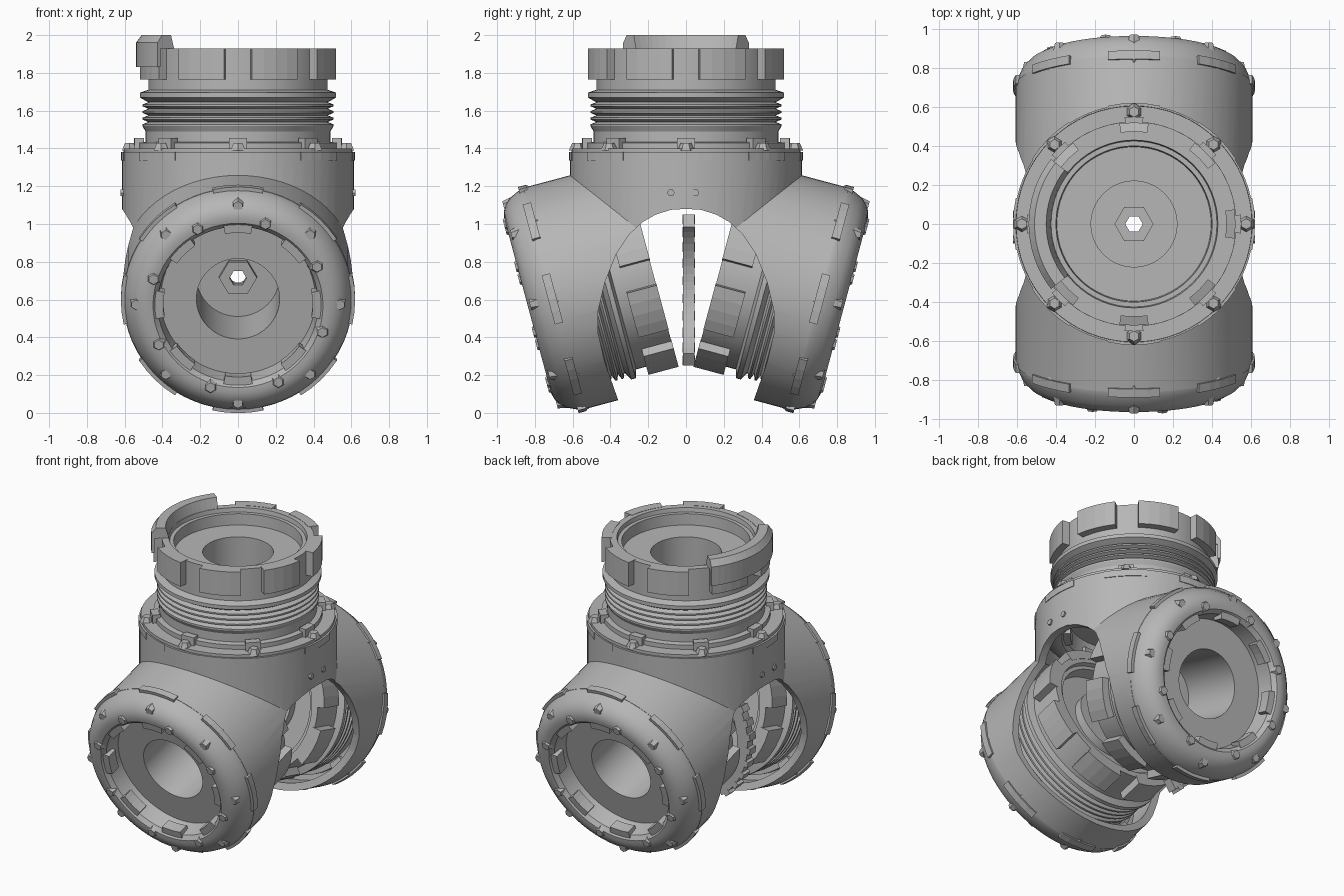
import bpy, bmesh
from math import radians, cos, sin
from mathutils import Matrix, Vector

cube = bpy.data.objects.get("Cube")
if cube:
    bpy.data.objects.remove(cube, do_unlink=True)

grey = bpy.data.materials.new("plain_grey")
grey.use_nodes = True
colour = (0.47, 0.47, 0.47, 1)
grey.diffuse_color = colour
grey.node_tree.nodes["Principled BSDF"].inputs["Base Color"].default_value = colour


def finish(bm, name, matrix=Matrix(), smooth=False):
    """Turn a bmesh into a grey object placed by matrix."""
    bmesh.ops.recalc_face_normals(bm, faces=bm.faces)
    bm.transform(matrix)
    mesh = bpy.data.meshes.new(name)
    bm.to_mesh(mesh)
    bm.free()
    mesh.materials.append(grey)
    obj = bpy.data.objects.new(name, mesh)
    bpy.context.collection.objects.link(obj)
    if smooth:
        smooth_shade(obj)
    return obj


def smooth_shade(obj):
    bpy.ops.object.select_all(action='DESELECT')
    obj.select_set(True)
    bpy.context.view_layer.objects.active = obj
    bpy.ops.object.shade_smooth_by_angle(angle=radians(28))


def sweep(bm, profile, start=0, sweep_angle=360, steps=64):
    """Sweep a closed (radius, height) loop around local z."""
    full = sweep_angle == 360
    rings = []
    for i in range(steps if full else steps + 1):
        a = radians(start + sweep_angle * i / steps)
        rings.append([bm.verts.new((r * cos(a), r * sin(a), t)) for r, t in profile])
    n = len(profile)
    for i in range(steps):
        one, two = rings[i], rings[(i + 1) % len(rings)]
        for k in range(n):
            bm.faces.new((one[k], one[(k + 1) % n], two[(k + 1) % n], two[k]))
    if not full:
        bm.faces.new(rings[0])
        bm.faces.new(rings[-1])


def block(bm, r0, r1, t0, t1, centre, width, steps=4):
    sweep(bm, [(r0, t0), (r1, t0), (r1, t1), (r0, t1)], centre - width / 2, width, steps)


def cylinder(name, radius, z0, z1, matrix=Matrix()):
    bm = bmesh.new()
    bmesh.ops.create_cone(bm, cap_ends=True, segments=64, radius1=radius, radius2=radius,
                          depth=z1 - z0, matrix=Matrix.Translation((0, 0, (z0 + z1) / 2)))
    return finish(bm, name, matrix)


def boolean(target, tool, operation):
    mod = target.modifiers.new("cut", 'BOOLEAN')
    mod.operation, mod.solver, mod.object = operation, 'EXACT', tool
    bpy.context.view_layer.objects.active = target
    bpy.ops.object.modifier_apply(modifier=mod.name)
    bpy.data.objects.remove(tool, do_unlink=True)


def placed(y, z, tilt):
    return Matrix.Translation((0, y, z)) @ Matrix.Rotation(radians(tilt), 4, 'X')


# Local z of each coupling points to its domed end
couplings = {
    "top": (placed(0, 1.38, 180), -0.1),
    "front": (placed(-0.705, 0.604, 105), -0.48),
    "back": (placed(0.705, 0.604, -105), -0.48),
}

# Hollow branching shell: an upright barrel and two tilted ports
shell = cylinder("branching_shell", 0.615, 0.75, 1.38)
for side in ("front", "back"):
    boolean(shell, cylinder("port", 0.608, -0.65, 0, couplings[side][0]), 'UNION')
boolean(shell, cylinder("barrel_hollow", 0.565, 0.6, 1.5), 'DIFFERENCE')
for side in ("front", "back"):
    boolean(shell, cylinder("port_hollow", 0.56, -0.72, 0.1, couplings[side][0]), 'DIFFERENCE')

# Arched opening through both sides
half = [(0.08, 1.075), (0.16, 1.05), (0.23, 1.01), (0.3, 0.945), (0.37, 0.84), (0.43, 0.69),
        (0.465, 0.54), (0.465, 0.42), (0.43, 0.27), (0.36, 0.07), (0.33, -0.2)]
arch = [(0, 1.08)] + half + [(-y, z) for y, z in reversed(half)]
bm = bmesh.new()
face = bm.faces.new([bm.verts.new((-1, y, z)) for y, z in arch])
new = bmesh.ops.extrude_face_region(bm, geom=[face])["geom"]
bmesh.ops.translate(bm, vec=(2, 0, 0), verts=[v for v in new if isinstance(v, bmesh.types.BMVert)])
boolean(shell, finish(bm, "arch_cutter"), 'DIFFERENCE')
smooth_shade(shell)


def bolt(bm, r, t, angle, size, height):
    """Six-sided tapered bolt standing along local z."""
    a = radians(angle)
    bmesh.ops.create_cone(bm, cap_ends=True, segments=6, radius1=size, radius2=size * 0.6,
                          depth=abs(height),
                          matrix=Matrix.Translation((r * cos(a), r * sin(a), t + height / 2))
                          @ Matrix.Rotation(0 if height > 0 else radians(180), 4, 'X'))


for side, (matrix, wall) in couplings.items():
    # Core: dome, recess, bore with end wall, collar, neck, thread, flange
    dome = [(0.605, -0.02), (0.606, 0), (0.598, 0.03), (0.575, 0.08), (0.545, 0.112),
            (0.515, 0.13), (0.48, 0.138), (0.45, 0.135), (0.425, 0.11), (0.41, 0)]
    bore = [(0.22, 0), (0.22, wall + 0.02), (0.045, wall + 0.02),
            (0.045, wall - 0.02), (0.22, wall - 0.02), (0.22, -0.445)]
    collar = [(0.395, -0.445), (0.4, -0.52), (0.425, -0.52), (0.43, -0.548), (0.475, -0.548),
              (0.475, -0.33), (0.52, -0.315), (0.52, -0.29), (0.485, -0.27)]
    if side != "top":
        # The bore wall reaches past the floor, so the end stands out as a boss
        bore[-1] = (0.24, -0.5)
        collar.insert(0, (0.24, -0.445))
    thread = []
    for i in range(4):
        t = -0.265 + i * 0.035
        thread += [(0.475, t), (0.505, t + 0.012), (0.505, t + 0.022)]
    flange = [(0.49, -0.11), (0.49, -0.055), (0.525, -0.05), (0.525, -0.02)]
    bm = bmesh.new()
    sweep(bm, dome + bore + collar + thread + flange)
    finish(bm, side + "_coupling_core", matrix, True)

    # Raised grips around the collar
    bm = bmesh.new()
    for k in range(8):
        block(bm, 0.46, 0.525, -0.55, -0.385, 22.5 + 45 * k, 29)
    finish(bm, side + "_collar_grips", matrix)

    # Tabs on the rim, on the flange and inside the dome lip
    low = 0 if side == "top" else -0.02
    bm = bmesh.new()
    for k in range(8):
        block(bm, 0.56, 0.62, low, low + 0.045, 45 * k, 25)
        block(bm, 0.5, 0.55, -0.075, -0.01, 45 * k, 10, 2)
        block(bm, 0.395, 0.45, 0.05, 0.125, 45 * k, 20)
    finish(bm, side + "_rim_tabs", matrix)

    # Bolts on the dome, its face and the flange
    bm = bmesh.new()
    for k in range(8):
        bolt(bm, 0.54, 0.04, 45 * k, 0.045, 0.085)
        bolt(bm, 0.47, 0.11, 27 + 45 * k, 0.045, 0.038)
        bolt(bm, 0.575, -0.01, 45 * k, 0.045, -0.04)
    finish(bm, side + "_bolts", matrix)

    # Hexagonal nut with a hole
    bm = bmesh.new()
    z = wall + (0.015 if side != "top" else -0.055)
    sweep(bm, [(0.1, z), (0.1, z + 0.04), (0.045, z + 0.04), (0.045, z)], steps=6)
    finish(bm, side + "_nut", matrix)

# Partial clip ring on the top collar
bm = bmesh.new()
sweep(bm, [(0.43, 1.93), (0.52, 1.93), (0.52, 1.83), (0.54, 1.83), (0.54, 1.96),
           (0.51, 2.0), (0.45, 2.0)], 142, 76, 16)
finish(bm, "top_clip_arc")

# Toothed arc standing between the two lower couplings
bm = bmesh.new()
block(bm, 0.42, 0.5, -0.03, 0.03, 180, 106, 18)
for k in range(10):
    block(bm, 0.49, 0.52, -0.033, 0.033, 132 + k * 10.6, 5, 1)
finish(bm, "middle_toothed_arc", placed(0.015, 0.65, 90))

# Small screws on both flanks of the shell
bm = bmesh.new()
for s in (-1, 1):
    for y in (-0.08, 0.05):
        bmesh.ops.create_cone(bm, cap_ends=True, segments=6, radius1=0.02, radius2=0.02, depth=0.03,
                              matrix=Matrix.Translation(Vector((s * 0.606, y, 1.165)))
                              @ Matrix.Rotation(radians(90), 4, 'Y'))
finish(bm, "flank_screws")
